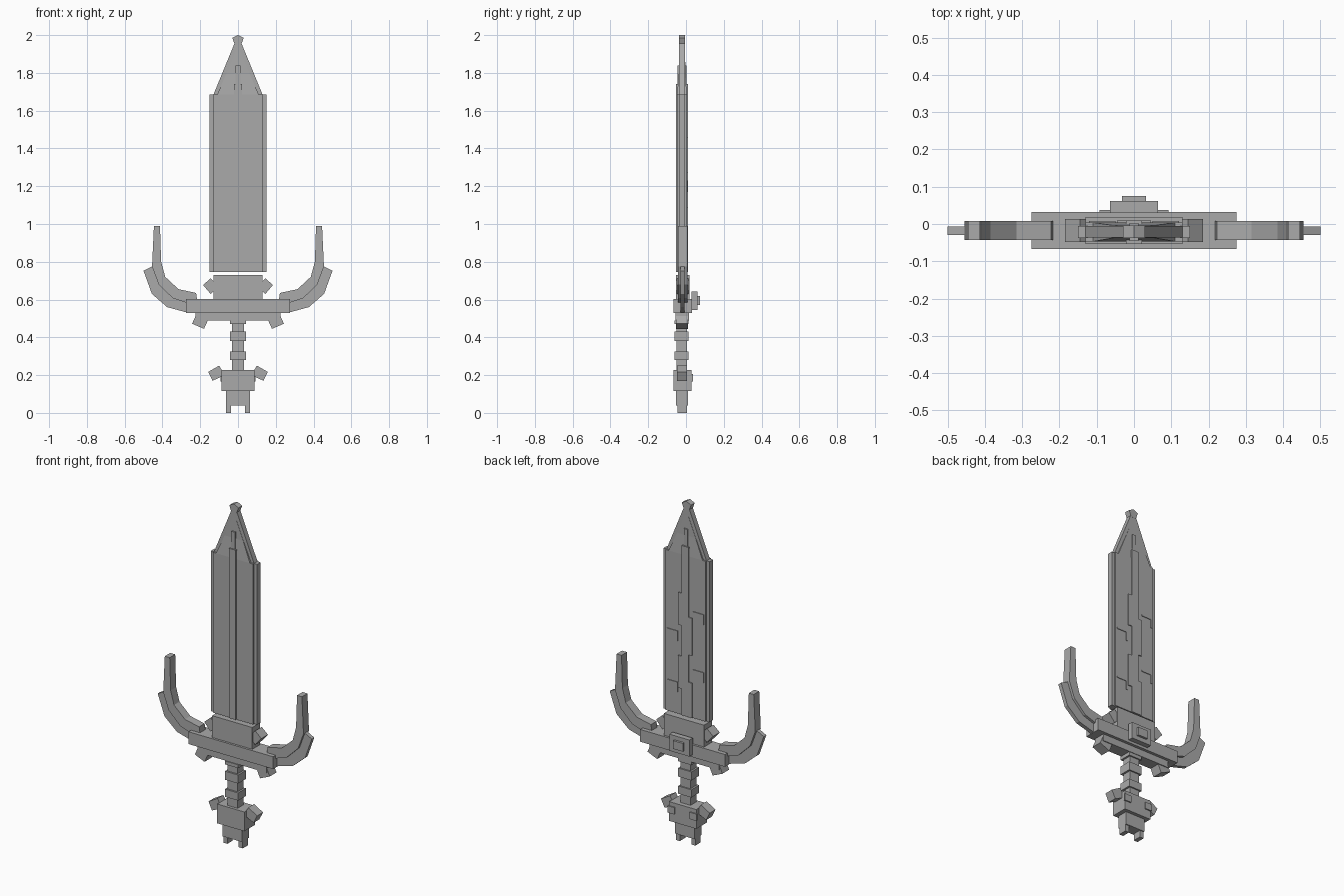
import bpy, bmesh

cube = bpy.data.objects.get("Cube")
if cube:
    bpy.data.objects.remove(cube, do_unlink=True)

steel = bpy.data.materials.new("plain_grey")
steel.use_nodes = True
GREY = (0.4, 0.4, 0.4, 1)
steel.diffuse_color = GREY
steel.node_tree.nodes["Principled BSDF"].inputs["Base Color"].default_value = GREY


def finish(name, bm):
    bmesh.ops.recalc_face_normals(bm, faces=bm.faces)
    mesh = bpy.data.meshes.new(name)
    bm.to_mesh(mesh)
    bm.free()
    mesh.materials.append(steel)
    obj = bpy.data.objects.new(name, mesh)
    bpy.context.collection.objects.link(obj)
    return obj


def slab(name, outline, y0, y1):
    """Extrude an x-z outline from y0 to y1."""
    bm = bmesh.new()
    face = bm.faces.new([bm.verts.new((x, y0, z)) for x, z in outline])
    grown = bmesh.ops.extrude_face_region(bm, geom=[face])["geom"]
    moved = [g for g in grown if isinstance(g, bmesh.types.BMVert)]
    bmesh.ops.translate(bm, verts=moved, vec=(0, y1 - y0, 0))
    return finish(name, bm)


def pair(name, outline, y0, y1):
    for side, s in (("left", 1), ("right", -1)):
        slab(f"{side}_{name}", [(s * x, z) for x, z in outline], y0, y1)


def rect(x0, x1, z0, z1):
    return [(x0, z0), (x1, z0), (x1, z1), (x0, z1)]


def block(name, half, z0, z1, y0, y1):
    return slab(name, rect(-half, half, z0, z1), y0, y1)


# Blade core, thin cutting edges and pointed tip
block("blade_core", 0.13, 0.745, 1.685, -0.047, 0.004)
pair("cutting_edge", rect(0.13, 0.15, 0.745, 1.685), -0.037, -0.005)
slab("blade_tip", [(-0.13, 1.685), (0.13, 1.685), (0.017, 1.96), (-0.017, 1.96)], -0.036, -0.005)
slab("tip_cap", [(-0.017, 1.95), (0.017, 1.95), (0.03, 1.985), (0, 2.0), (-0.03, 1.985)], -0.038, -0.004)

# Raised wedge that thins toward the point
bm = bmesh.new()
rings = []
for half, z, y0, y1 in ((0.11, 1.685, -0.047, 0.004), (0.06, 1.8, -0.038, -0.003), (0.01, 1.92, -0.036, -0.005)):
    rings.append([bm.verts.new(p) for p in ((-half, y0, z), (half, y0, z), (half, y1, z), (-half, y1, z))])
for low, high in zip(rings, rings[1:]):
    for i in range(4):
        j = (i + 1) % 4
        bm.faces.new((low[i], low[j], high[j], high[i]))
bm.faces.new(rings[0])
bm.faces.new(rings[-1])
finish("tip_wedge", bm)

# Central ridge, with staggered blocks and hooked ribs on the back
block("central_ridge", 0.022, 0.745, 1.74, -0.053, 0.010)
block("ridge_point", 0.012, 1.74, 1.84, -0.046, 0.003)
for i, (s, z0, z1) in enumerate(((1, 1.27, 1.46), (1, 0.9, 1.09), (-1, 1.11, 1.33), (-1, 0.745, 0.95))):
    slab(f"ridge_block_{i}", rect(s * 0.015, s * 0.045, z0, z1), 0.003, 0.010)
for i, (s, z) in enumerate(((1, 1.22), (1, 0.92), (-1, 1.36), (-1, 1.02))):
    slab(f"rib_{i}", rect(s * 0.05, s * 0.12, z, z + 0.01), 0.003, 0.008)
    hook = 0.05 if s > 0 else 0.11
    slab(f"rib_hook_{i}", rect(s * hook, s * (hook + 0.01), z - 0.05, z), 0.003, 0.008)

# Guard
block("blade_collar", 0.13, 0.60, 0.73, -0.054, 0.019)
block("guard_bar", 0.275, 0.53, 0.602, -0.067, 0.032)
block("guard_base", 0.225, 0.49, 0.53, -0.055, 0.015)
pair("collar_stud", [(0.185, 0.677), (0.145, 0.712), (0.10, 0.67), (0.145, 0.63)], -0.048, 0.013)
pair("guard_prong", [(0.243, 0.472), (0.18, 0.445), (0.155, 0.5), (0.215, 0.535)], -0.053, 0.01)

# Gem mount on the back of the guard
block("gem_mount", 0.065, 0.545, 0.642, 0.03, 0.062)
block("gem", 0.032, 0.57, 0.618, 0.06, 0.075)

# Curved arms: thick inner layer ending in a tine, thin outer layer
seam = [(0.25, 0.575), (0.345, 0.607), (0.42, 0.68), (0.455, 0.775)]
pair("guard_arm", [(0.215, 0.59)] + seam + [
    (0.445, 0.99), (0.413, 0.99), (0.407, 0.80), (0.385, 0.72), (0.315, 0.655), (0.222, 0.635)], -0.043, 0.008)
pair("arm_outer_edge", seam + [(0.5, 0.752), (0.456, 0.63), (0.375, 0.56), (0.265, 0.53)], -0.03, -0.007)

# Banded grip
block("grip_core", 0.032, 0.22, 0.49, -0.05, 0.004)
for i, (z0, z1) in enumerate(((0.28, 0.325), (0.38, 0.43), (0.47, 0.49))):
    block(f"grip_band_{i}", 0.043, z0, z1, -0.06, 0.012)

# Pommel with side wings, small back plates and two feet
block("pommel", 0.088, 0.115, 0.228, -0.067, 0.03)
pair("pommel_wing", [(0.158, 0.217), (0.10, 0.25), (0.07, 0.20), (0.135, 0.17)], -0.048, 0.006)
pair("pommel_plate", rect(0.05, 0.093, 0.165, 0.205), 0.028, 0.037)
block("pommel_base", 0.063, 0.04, 0.115, -0.053, 0.01)
pair("pommel_foot", rect(0.037, 0.063, 0, 0.04), -0.046, 0.004)
